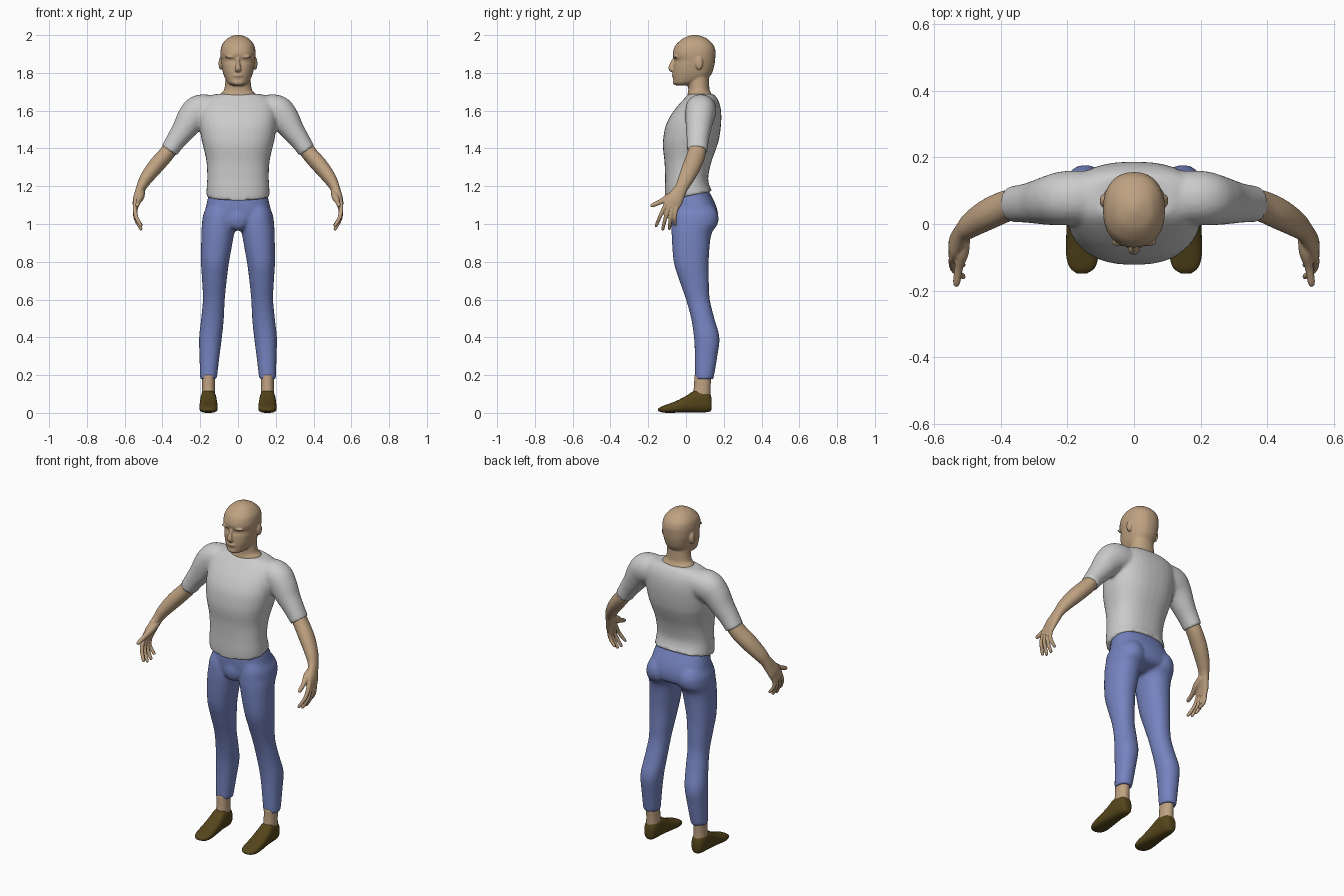
import bpy, bmesh, math
from mathutils import Vector, Matrix


def material(name, rgb):
    m = bpy.data.materials.new(name)
    m.diffuse_color = (*rgb, 1)
    return m


SKIN = material("skin", (0.52, 0.36, 0.22))
BLUE = material("denim", (0.18, 0.23, 0.53))
DARK = material("leather", (0.09, 0.06, 0.011))


def spline(rows, n=5):
    """Catmull-Rom through rows of numbers."""
    out = []
    for i in range(len(rows) - 1):
        p0, p1, p2 = rows[max(i - 1, 0)], rows[i], rows[i + 1]
        p3 = rows[min(i + 2, len(rows) - 1)]
        for k in range(n):
            t = k / n
            out.append([0.5 * (2*b + (c - a)*t + (2*a - 5*b + 4*c - d)*t*t + (3*b - a - 3*c + d)*t**3)
                        for a, b, c, d in zip(p0, p1, p2, p3)])
    return out + [list(rows[-1])]


def section(c, u, v, e, n=32):
    pw = lambda w: math.copysign(abs(w) ** (2 / e), w)
    return [c + u * pw(math.cos(2*math.pi*i/n)) + v * pw(math.sin(2*math.pi*i/n)) for i in range(n)]


def skin_rings(bm, rings):
    vs = [[bm.verts.new(p) for p in r] for r in rings]
    n = len(vs[0])
    for a, b in zip(vs, vs[1:]):
        for i in range(n):
            bm.faces.new((a[i], a[(i+1) % n], b[(i+1) % n], b[i]))
    bm.faces.new(vs[0])
    bm.faces.new(vs[-1])


def loft(bm, rows, e=2.3, s=1, along_y=False):
    """rows: (height, x0, x1, y0, y1), or (y, x0, x1, z0, z1) if along_y."""
    rings = []
    for h, x0, x1, a0, a1 in spline(rows):
        x, a, rx, ra = s*(x0+x1)/2, (a0+a1)/2, (x1-x0)/2, (a1-a0)/2
        if along_y:
            rings.append(section(Vector((x, h, a)), Vector((rx, 0, 0)), Vector((0, 0, ra)), e))
        else:
            rings.append(section(Vector((x, a, h)), Vector((rx, 0, 0)), Vector((0, ra, 0)), e))
    skin_rings(bm, rings)


def tube(bm, rows, ref, s=1, n=24):
    """rows: (x, y, z, thickness radius, radius along ref)."""
    rows = spline(rows)
    pts = [Vector((s*r[0], r[1], r[2])) for r in rows]
    rings = []
    for i, r in enumerate(rows):
        t = (pts[min(i+1, len(pts)-1)] - pts[max(i-1, 0)]).normalized()
        u = Vector(ref)
        u = (u - t * u.dot(t)).normalized()
        rings.append(section(pts[i], u * r[4], t.cross(u) * r[3], 2.1, n))
    skin_rings(bm, rings)


def ball(bm, c, r):
    bmesh.ops.create_uvsphere(bm, u_segments=24, v_segments=14, radius=1,
                              matrix=Matrix.Translation(c) @ Matrix.Diagonal((*r, 1)))


def finish(bm, name, mat=None, voxel=0, smooth=0):
    bmesh.ops.recalc_face_normals(bm, faces=bm.faces)
    for f in bm.faces:
        f.smooth = True
    me = bpy.data.meshes.new(name)
    bm.to_mesh(me)
    bm.free()
    ob = bpy.data.objects.new(name, me)
    bpy.context.collection.objects.link(ob)
    if mat:
        me.materials.append(mat)
    if voxel:
        m = ob.modifiers.new("merge", 'REMESH')
        m.mode, m.voxel_size, m.use_smooth_shade = 'VOXEL', voxel, True
    if smooth:
        m = ob.modifiers.new("soften", 'SMOOTH')
        m.factor, m.iterations = 0.5, smooth
    return ob


# Shirt: torso plus two sleeves
bm = bmesh.new()
torso = [(1.145, .168, -.11, .14), (1.19, .166, -.112, .124), (1.25, .163, -.111, .118),
         (1.33, .167, -.114, .135), (1.40, .182, -.122, .16), (1.45, .194, -.121, .175),
         (1.52, .203, -.108, .185), (1.58, .205, -.078, .187), (1.63, .20, -.04, .18),
         (1.665, .18, -.008, .165), (1.688, .12, .012, .148)]
loft(bm, [(z, -w, w, a, b) for z, w, a, b in torso], 2.4)
for v in bm.verts:
    v.co.z += 0.2 * v.co.y * max(0, (1.25 - v.co.z) / 0.105)
for s in (1, -1):
    tube(bm, [(.12, .08, 1.605, .075, .08), (.20, .078, 1.598, .087, .082), (.245, .072, 1.56, .079, .076),
              (.29, .066, 1.495, .063, .066), (.33, .062, 1.44, .053, .058), (.365, .06, 1.387, .047, .055)],
         (0, 1, 0), s)
finish(bm, "shirt", None, .009, 5)

# Trousers: hips plus two legs
bm = bmesh.new()
hips = [(1.18, .15, -.07, .118), (1.10, .168, -.075, .158), (1.04, .18, -.072, .17),
        (.995, .16, -.06, .155), (.965, .05, -.03, .08)]
loft(bm, [(z, -w, w, a, b) for z, w, a, b in hips], 2.4)
ball(bm, (0, -.048, 1.03), (.06, .034, .062))
for s in (1, -1):
    loft(bm, [(1.09, .03, .165, -.06, .15), (1.05, .018, .184, -.072, .17), (1.0, .012, .191, -.076, .168),
              (.94, .022, .194, -.076, .133), (.8, .047, .196, -.065, .12), (.7, .06, .19, -.035, .121),
              (.6, .07, .186, 0, .126), (.5, .075, .195, .027, .15), (.4, .085, .206, .042, .177),
              (.3, .098, .204, .047, .166), (.18, .112, .201, .048, .146)], 2.15, s)
finish(bm, "trousers", BLUE, .009, 4)

# Ankles and shoes
for s, side in ((1, "left"), (-1, "right")):
    bm = bmesh.new()
    loft(bm, [(.08, .12, .192, .035, .13), (.14, .122, .19, .042, .13), (.2, .122, .19, .045, .135)], 2.1, s)
    finish(bm, side + "_ankle", SKIN)
    bm = bmesh.new()
    loft(bm, [(.136, .14, .172, .02, .07), (.128, .126, .186, .008, .1), (.1, .117, .195, .003, .12),
              (.05, .114, .199, .003, .12), (.0, .11, .202, .003, .09), (-.05, .108, .204, .001, .064),
              (-.1, .108, .203, 0, .045), (-.132, .118, .192, .004, .033), (-.148, .14, .172, .01, .022)],
         2.6, s, True)
    finish(bm, side + "_shoe", DARK)

# Head and neck with nose, lips, brow and ears
bm = bmesh.new()
skull = [(1.733, .03, -.05, .02), (1.745, .052, -.064, .06), (1.77, .068, -.068, .115), (1.80, .079, -.069, .138),
         (1.84, .087, -.066, .15), (1.865, .09, -.06, .154), (1.895, .093, -.07, .156), (1.92, .092, -.067, .155),
         (1.95, .084, -.053, .144), (1.98, .06, -.02, .113), (1.994, .034, .01, .083), (2.001, .01, .035, .058)]
loft(bm, [(z, -w, w, a, b) for z, w, a, b in skull], 2.25)
neck = [(1.63, .1, 0, .15), (1.685, .095, .008, .137), (1.71, .074, .012, .125), (1.76, .067, .01, .122),
        (1.81, .066, .02, .12)]
loft(bm, [(z, -w, w, a, b) for z, w, a, b in neck], 2.1)
tube(bm, [(0, -.055, 1.885, .01, .008), (0, -.068, 1.86, .011, .009), (0, -.08, 1.83, .013, .015),
          (0, -.076, 1.817, .012, .017), (0, -.064, 1.81, .008, .012)], (1, 0, 0))
ball(bm, (0, -.064, 1.787), (.028, .012, .012))
ball(bm, (0, -.056, 1.75), (.03, .014, .015))
for s in (1, -1):
    ball(bm, (s*.036, -.054, 1.885), (.034, .014, .008))
    ball(bm, (s*.092, .07, 1.85), (.011, .02, .034))
finish(bm, "head", SKIN, .005, 3)

# Arms with palms, thumbs and fingers
ACROSS = (0, -.9, .45)
for s, side in ((1, "left"), (-1, "right")):
    bm = bmesh.new()
    tube(bm, [(.33, .065, 1.44, .04, .044), (.38, .055, 1.37, .041, .048), (.437, .03, 1.305, .041, .048),
              (.487, 0, 1.24, .034, .041), (.512, -.022, 1.195, .026, .034), (.525, -.042, 1.16, .023, .039),
              (.537, -.062, 1.125, .02, .045), (.543, -.08, 1.088, .014, .042)], ACROSS, s)
    for ky, kz, ty, tz in ((-.108, 1.103, -.157, .985), (-.09, 1.095, -.122, .968),
                           (-.071, 1.086, -.087, .97), (-.053, 1.078, -.058, .99)):
        tube(bm, [(.54, ky+.012, kz+.025, .011, .011), (.545, ky, kz, .0125, .0115),
                  (.541, (ky+ty)/2 - .003, (kz+tz)/2, .011, .01), (.515, ty, tz+.008, .009, .0085),
                  (.51, ty, tz, .004, .004)], ACROSS, s, 14)
    tube(bm, [(.51, -.035, 1.17, .018, .02), (.515, -.085, 1.145, .019, .021), (.526, -.13, 1.12, .013, .014),
              (.533, -.175, 1.10, .011, .011), (.534, -.188, 1.094, .005, .005)], (0, .4, .9), s, 14)
    finish(bm, side + "_arm", SKIN, .004, 2)
